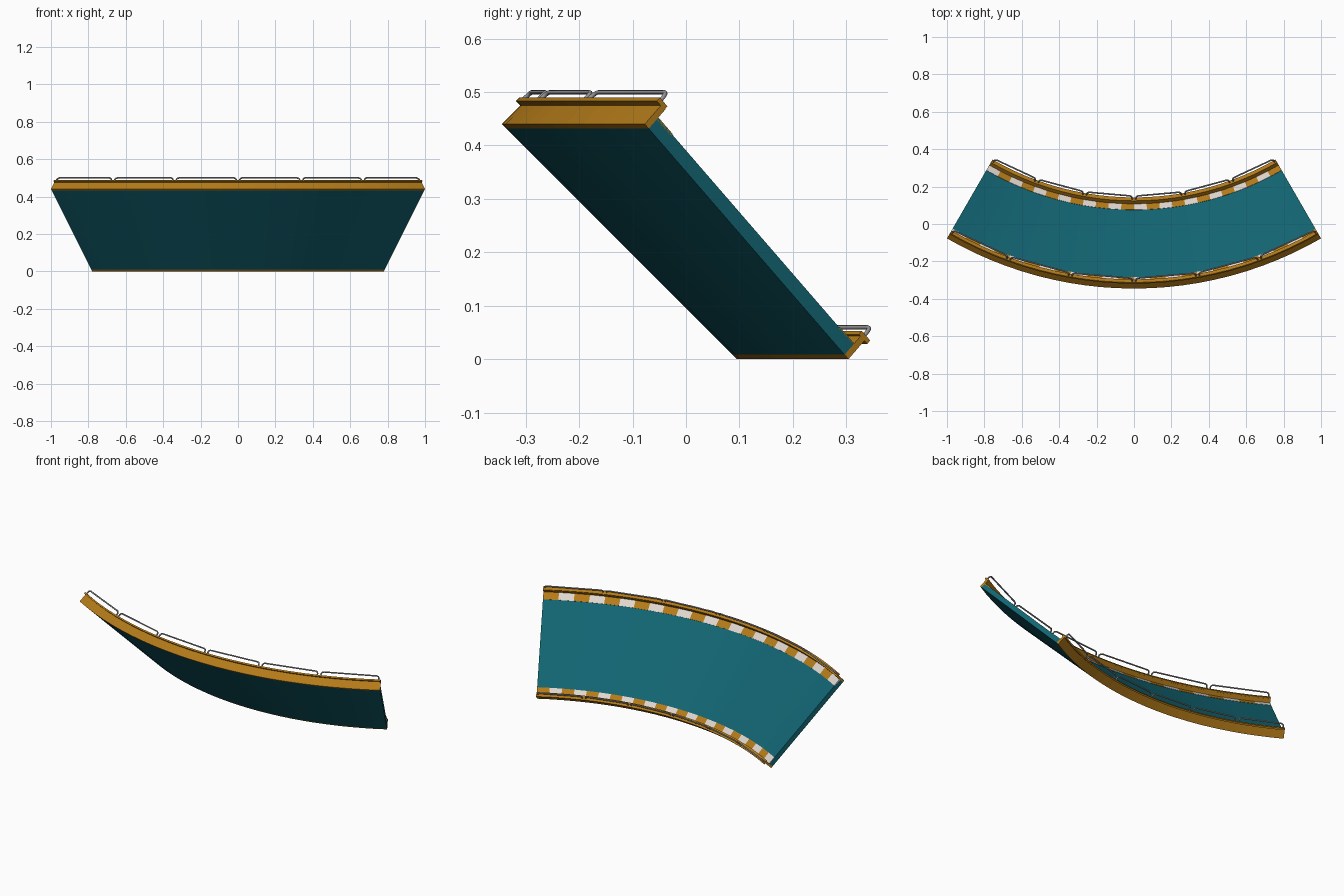
import bpy, bmesh
from math import sin, cos, pi, radians, sqrt
from mathutils import Vector

if "Cube" in bpy.data.objects:
    bpy.data.objects.remove(bpy.data.objects["Cube"])

CY = 1.655              # arc centre lies on x = 0, y = CY
HALF = 30.0             # half of the sweep in degrees
SEGS = 24
LOW, HIGH = (1.56, 0.0), (2.0, 0.44)   # radius and height of lower / upper edge


def material(name, rgb):
    m = bpy.data.materials.new(name)
    m.diffuse_color = (*rgb, 1)
    m.use_nodes = True
    m.node_tree.nodes["Principled BSDF"].inputs["Base Color"].default_value = m.diffuse_color
    return m


ORANGE = material("orange", (0.46, 0.20, 0.01))
WHITE = material("white", (0.75, 0.68, 0.62))
TEAL = material("teal", (0.006, 0.13, 0.17))
METAL = material("metal", (0.30, 0.30, 0.31))


def local(base, d, n):
    """d runs up the 45 degree bank, n is square to it; gives (radius, height)."""
    return base[0] + (d - n) / sqrt(2), base[1] + (d + n) / sqrt(2)


def place(rz, deg):
    a = radians(deg)
    return Vector((rz[0] * sin(a), CY - rz[0] * cos(a), rz[1]))


def sweep(name, profile, spans, mat):
    """Sweep a closed profile over each list of angles in spans."""
    bm = bmesh.new()
    for angles in spans:
        rings = [[bm.verts.new(place(p, a)) for p in profile] for a in angles]
        k = len(profile)
        for r0, r1 in zip(rings, rings[1:]):
            for i in range(k):
                j = (i + 1) % k
                bm.faces.new((r0[i], r0[j], r1[j], r1[i]))
        bm.faces.new(rings[0][::-1])
        bm.faces.new(rings[-1])
    bmesh.ops.recalc_face_normals(bm, faces=bm.faces)
    me = bpy.data.meshes.new(name)
    bm.to_mesh(me)
    bm.free()
    me.materials.append(mat)
    ob = bpy.data.objects.new(name, me)
    bpy.context.collection.objects.link(ob)
    return ob


def box(base, d0, d1, n0, n1):
    return [local(base, d, n) for d, n in ((d0, n0), (d1, n0), (d1, n1), (d0, n1))]


def railing(name, base, d):
    """Six straight tube hoops with rounded corners, joined end to end."""
    cu = bpy.data.curves.new(name, 'CURVE')
    cu.dimensions = '3D'
    cu.bevel_depth = 0.0042
    cu.bevel_resolution = 2
    cu.use_fill_caps = True
    foot, top, rad, gap = 0.054, 0.080, 0.014, 0.010
    for s in range(6):
        a0 = -HALF + s * 10
        f0, f1 = (place(local(base, d, foot), a) for a in (a0, a0 + 10))
        t0, t1 = (place(local(base, d, top), a) for a in (a0, a0 + 10))
        length = (t1 - t0).length

        def hoop(u, n):
            k, h = u / length, (n - foot) / (top - foot)
            return f0.lerp(f1, k).lerp(t0.lerp(t1, k), h)

        half = [(gap, foot)] + [(gap + rad * (1 - cos(t)), top - rad * (1 - sin(t)))
                                for t in (i * pi / 8 for i in range(5))]
        pts = half + [(length - u, n) for u, n in reversed(half)]
        sp = cu.splines.new('POLY')
        sp.points.add(len(pts) - 1)
        for p, (u, n) in zip(sp.points, pts):
            p.co = (*hoop(u, n), 1)
    tmp = bpy.data.objects.new(name + "_curve", cu)
    bpy.context.collection.objects.link(tmp)
    me = bpy.data.meshes.new_from_object(
        tmp.evaluated_get(bpy.context.evaluated_depsgraph_get()))
    bpy.data.objects.remove(tmp)
    me.name = name
    me.materials.clear()
    me.materials.append(METAL)
    ob = bpy.data.objects.new(name, me)
    bpy.context.collection.objects.link(ob)
    bpy.ops.object.select_all(action='DESELECT')
    ob.select_set(True)
    bpy.context.view_layer.objects.active = ob
    bpy.ops.object.shade_smooth_by_angle(angle=radians(50))


angles = [-HALF + i * 2 * HALF / SEGS for i in range(SEGS + 1)]
cells = [angles[i:i + 2] for i in range(SEGS)]

# Banked road slab
sweep("road_slab", [local(LOW, 0.012, 0), local(HIGH, -0.012, 0),
                    local(HIGH, -0.012, 0.028), local(LOW, 0.012, 0.028)],
      [angles], TEAL)

# Edge walls with lip, striped kerbs and railings; side is the way into the road
for tag, base, side, lip in (("lower", LOW, 1, (-0.0085, 0.017)),
                             ("upper", HIGH, -1, (-0.011, 0.012))):
    t = 0.012 * side
    sweep(tag + "_wall", box(base, 0, t, 0, 0.051), [angles], ORANGE)
    sweep(tag + "_wall_lip", box(base, lip[0], lip[1], 0.049, 0.058), [angles], ORANGE)
    stripe = box(base, 0.011 * side, 0.056 * side, 0.024, 0.0295)
    sweep(tag + "_kerb_white", stripe, cells[0::2], WHITE)
    sweep(tag + "_kerb_orange", stripe, cells[1::2], ORANGE)
    railing(tag + "_railing", base, 0.004)
